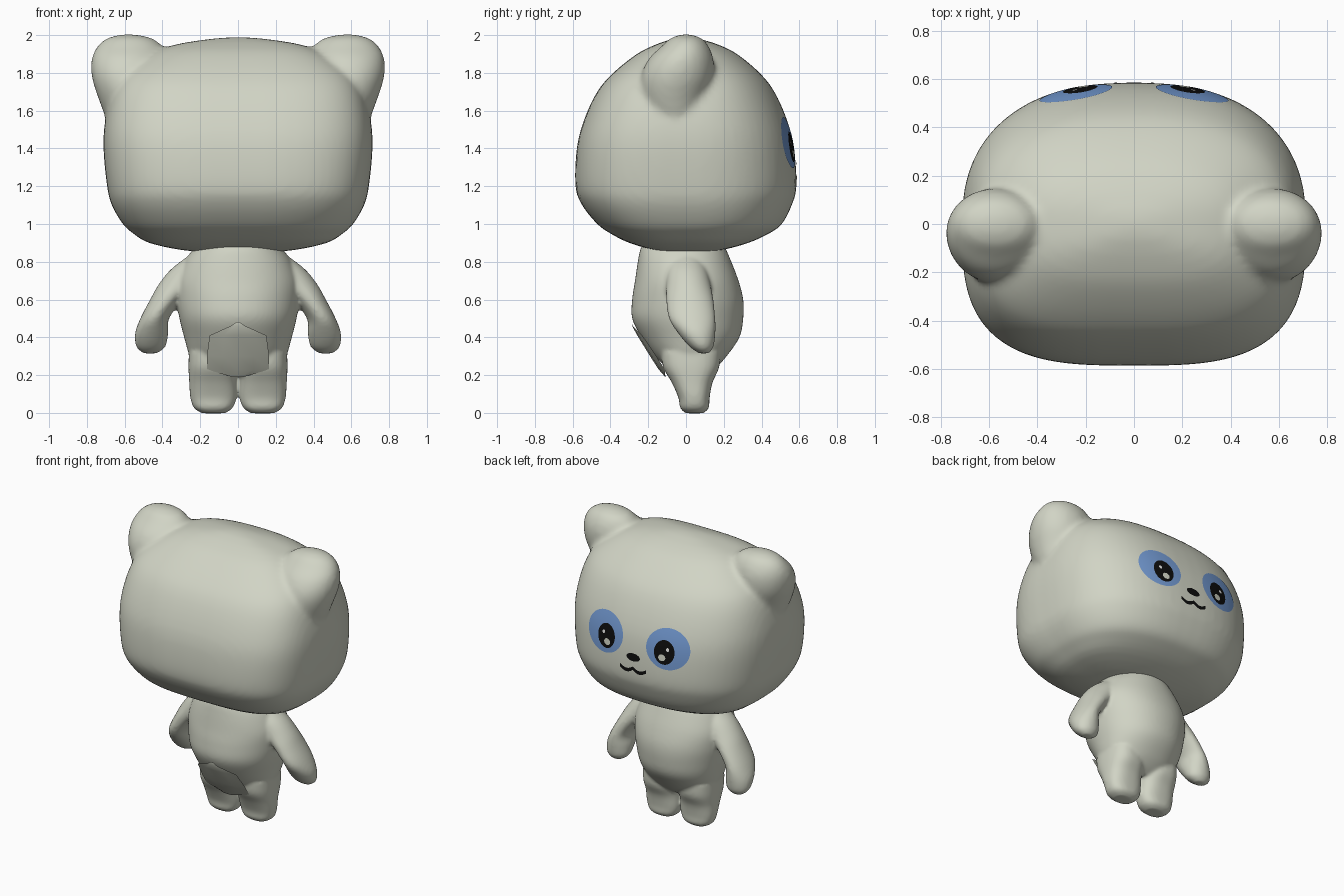
import bpy, bmesh, math
from mathutils import Vector
from mathutils.bvhtree import BVHTree

if "Cube" in bpy.data.objects:
    bpy.data.objects.remove(bpy.data.objects["Cube"])


def material(name, rgb):
    m = bpy.data.materials.new(name)
    m.diffuse_color = (*rgb, 1)
    m.use_nodes = True
    m.node_tree.nodes["Principled BSDF"].inputs["Base Color"].default_value = m.diffuse_color
    return m


BODY = material("pale grey green", (0.64, 0.66, 0.56))
BLUE = material("soft blue", (0.17, 0.32, 0.64))
BLACK = material("black", (0.004, 0.004, 0.004))
WHITE = material("white", (0.9, 0.9, 0.88))


def smooth_rows(rows, steps=5):
    """Catmull-Rom interpolation between section rows."""
    out = []
    for i in range(len(rows) - 1):
        a, b, c, d = (rows[max(0, min(len(rows) - 1, i + k))] for k in (-1, 0, 1, 2))
        for s in range(steps):
            t = s / steps
            out.append([0.5 * (2 * q + (r - p) * t + (2 * p - 5 * q + 4 * r - w) * t * t
                               + (3 * q - p - 3 * r + w) * t ** 3)
                        for p, q, r, w in zip(a, b, c, d)])
    return out + [list(rows[-1])]


def loft(bm, rows, side=1, n_back=2.0, n_face=2.0, seg=64):
    """Closed skin over rows of (z, x0, x1, y0, y1) superellipse sections."""
    rings = []
    for z, x0, x1, y0, y1 in smooth_rows(rows):
        ring = []
        for i in range(seg):
            a = 2 * math.pi * i / seg
            c, s = math.cos(a), math.sin(a)
            e = 2 / (n_face if s > 0 else n_back)
            x = (x0 + x1) / 2 + (x1 - x0) / 2 * math.copysign(abs(c) ** e, c)
            y = (y0 + y1) / 2 + (y1 - y0) / 2 * math.copysign(abs(s) ** e, s)
            ring.append(bm.verts.new((side * x, y, z)))
        rings.append(ring)
    faces = [bm.faces.new(rings[0]), bm.faces.new(rings[-1])]
    for r, q in zip(rings, rings[1:]):
        for i in range(seg):
            j = (i + 1) % seg
            faces.append(bm.faces.new((r[i], r[j], q[j], q[i])))
    bmesh.ops.recalc_face_normals(bm, faces=faces)


def add_object(name, mesh, mat):
    ob = bpy.data.objects.new(name, mesh)
    bpy.context.collection.objects.link(ob)
    mesh.materials.clear()
    mesh.materials.append(mat)
    for p in mesh.polygons:
        p.use_smooth = True
    return ob


def fuse(name, bm, voxel, iterations):
    """Melt overlapping lofts into one soft skin."""
    me = bpy.data.meshes.new(name)
    bm.to_mesh(me)
    bm.free()
    ob = add_object(name, me, BODY)
    rem = ob.modifiers.new("fuse", 'REMESH')
    rem.mode, rem.voxel_size = 'VOXEL', voxel
    sm = ob.modifiers.new("soften", 'SMOOTH')
    sm.factor, sm.iterations = 0.5, iterations
    dg = bpy.context.evaluated_depsgraph_get()
    baked = bpy.data.meshes.new_from_object(ob.evaluated_get(dg))
    bpy.data.objects.remove(ob)
    return add_object(name, baked, BODY)


# Head with ears
bm = bmesh.new()
head = [(.843, .03, -.03, .03), (.86, .28, -.16, .18), (.9, .47, -.30, .33),
        (.95, .555, -.40, .44), (1.0, .61, -.47, .508), (1.1, .668, -.55, .56),
        (1.2, .693, -.585, .585), (1.4, .712, -.578, .572), (1.55, .703, -.54, .535),
        (1.7, .665, -.47, .468), (1.8, .60, -.385, .39), (1.9, .46, -.26, .27),
        (1.95, .33, -.16, .17), (1.98, .14, -.07, .07), (1.989, .02, -.01, .01)]
loft(bm, [(z, -x, x, a, b) for z, x, a, b in head], n_back=3.2, n_face=2.45)
ear = [(1.48, .58, .67, -.12, .04), (1.64, .40, .73, -.23, .10), (1.77, .39, .772, -.24, .14),
       (1.87, .375, .775, -.20, .145), (1.94, .40, .745, -.13, .12),
       (1.985, .46, .69, -.08, .08), (2.004, .55, .61, -.02, .02)]
for s in (-1, 1):
    loft(bm, ear, s)
head_ob = fuse("head", bm, 0.018, 8)

# Torso, arms and legs
bm = bmesh.new()
torso = [(.2, .14, -.06, .11), (.24, .21, -.10, .16), (.3, .255, -.165, .215),
         (.4, .285, -.235, .283), (.5, .31, -.285, .303), (.6, .325, -.285, .303),
         (.7, .325, -.27, .278), (.8, .285, -.255, .24), (.87, .235, -.24, .21),
         (.95, .18, -.2, .17)]
loft(bm, [(z, -x, x, a, b) for z, x, a, b in torso], n_back=2.1, n_face=2.1)
arm = [(.83, .1, .265, -.08, .08), (.76, .14, .355, -.10, .11), (.68, .2, .42, -.105, .13),
       (.6, .29, .465, -.105, .145), (.5, .365, .517, -.09, .155), (.42, .37, .545, -.04, .155),
       (.35, .385, .538, .02, .145), (.315, .43, .50, .07, .12)]
leg = [(-.002, .07, .19, 0, .09), (.025, .03, .232, -.03, .12), (.08, .008, .252, -.04, .125),
       (.16, .008, .258, -.075, .14), (.24, .01, .262, -.12, .175), (.32, .03, .26, -.13, .18)]
for s in (-1, 1):
    loft(bm, arm, s)
    loft(bm, leg, s, 2.5, 2.5)
fuse("body", bm, 0.011, 5)

# Loose flap on the lower -y side
bm = bmesh.new()
rows = []
for z, w, y in [(.48, .01, -.287), (.46, .04, -.285), (.41, .15, -.258),
                (.3, .165, -.19), (.23, .165, -.145), (.19, .03, -.11)]:
    rows.append([bm.verts.new((x, y + 1.2 * x * x, z)) for x in (-w, -w / 2, 0, w / 2, w)])
for r, q in zip(rows, rows[1:]):
    for i in range(4):
        bm.faces.new((r[i], q[i], q[i + 1], r[i + 1]))
me = bpy.data.meshes.new("rear_flap")
bm.to_mesh(me)
bm.free()
add_object("rear_flap", me, BODY)

# Face details: thin plates that follow the head surface
bvh = BVHTree.FromPolygons([v.co for v in head_ob.data.vertices],
                           [p.vertices[:] for p in head_ob.data.polygons])


def decal(name, rows, mat, lift, closed=True):
    bm = bmesh.new()
    grid = []
    for row in rows:
        line = []
        for x, z in row:
            hit, normal, _, _ = bvh.ray_cast(Vector((x, 2, z)), Vector((0, -1, 0)))
            line.append(bm.verts.new(hit + normal * lift))
        grid.append(line)
    for r, q in zip(grid, grid[1:]):
        n = len(r)
        for i in range(n if closed else n - 1):
            j = (i + 1) % n
            bm.faces.new((r[i], r[j], q[j], q[i]))
    if closed:
        bm.faces.new(grid[0])
    bm.normal_update()
    for f in bm.faces:
        if f.normal.y < 0:
            f.normal_flip()
    me = bpy.data.meshes.new(name)
    bm.to_mesh(me)
    bm.free()
    add_object(name, me, mat)


def oval(cx, cz, rx, rz, rings=8, seg=40):
    return [[(cx + rx * k / rings * math.cos(2 * math.pi * i / seg),
              cz + rz * k / rings * math.sin(2 * math.pi * i / seg)) for i in range(seg)]
            for k in range(1, rings + 1)]


for s, side in ((-1, "left"), (1, "right")):
    decal(side + "_eye_patch", oval(s * .24, 1.43, .15, .135), BLUE, .003)
    decal(side + "_pupil", oval(s * .222, 1.408, .071, .08), BLACK, .005)
    decal(side + "_lower_glint", oval(s * .21, 1.372, .025, .022, 3), BODY, .007)
    decal(side + "_upper_glint", oval(s * .245, 1.43, .011, .012, 2), WHITE, .007)

# Nose and wavy mouth
decal("nose", oval(0, 1.325, .052, .026, 4), BLACK, .004)
xs = [-.1 + .01 * i for i in range(21)]
wave = [1.25 - .02 * abs(math.sin(math.pi * x / .1)) for x in xs]
decal("mouth", [[(x, z + h) for x, z in zip(xs, wave)] for h in (.012, 0, -.012)],
      BLACK, .004, closed=False)
